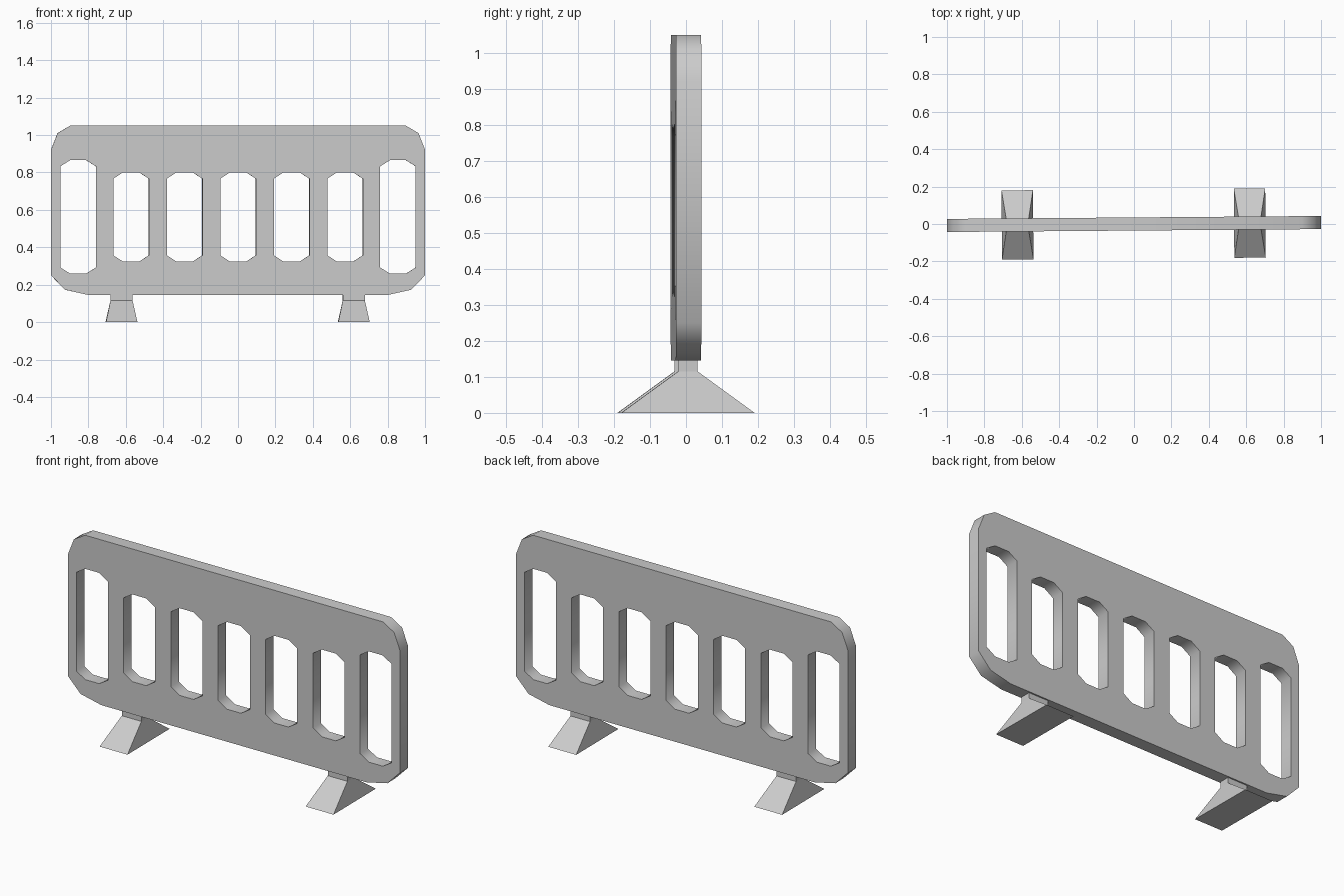
import bpy, bmesh, math
from mathutils import Matrix

if "Cube" in bpy.data.objects:
    bpy.data.objects.remove(bpy.data.objects["Cube"])

YAW = 0.0078   # the whole barrier is turned very slightly about z
TURN = Matrix.Rotation(YAW, 4, 'Z')


def slot(cx, half_w, z0, z1, rise):
    """Slot outline with bevelled top and bottom."""
    f = 0.042
    return [(cx - half_w, z0 + rise), (cx - f, z0), (cx + f, z0), (cx + half_w, z0 + rise),
            (cx + half_w, z1 - rise), (cx + f, z1), (cx - f, z1), (cx - half_w, z1 - rise)]


# Panel outline: right half mirrored to the left
right = [(0.80, 0.145), (0.925, 0.173), (1.0, 0.25),
         (1.0, 0.922), (0.965, 1.01), (0.898, 1.05)]
outline = right + [(-x, z) for x, z in reversed(right)]

# Seven slots: the outer pair is taller
loops = [outline]
for i in range(-3, 4):
    if abs(i) == 3:
        loops.append(slot(math.copysign(0.855, i), 0.095, 0.259, 0.866, 0.033))
    else:
        loops.append(slot(i * 0.286, 0.095, 0.323, 0.801, 0.034))

# Panel: filled 2D curve with holes, extruded to its thickness
curve = bpy.data.curves.new("panel", 'CURVE')
curve.dimensions = '2D'
curve.fill_mode = 'BOTH'
curve.extrude = 0.035
for pts in loops:
    s = curve.splines.new('POLY')
    s.points.add(len(pts) - 1)
    for p, (x, z) in zip(s.points, pts):
        p.co = (x, z, 0, 1)
    s.use_cyclic_u = True
panel = bpy.data.objects.new("panel", curve)
bpy.context.collection.objects.link(panel)
panel.matrix_world = TURN @ Matrix.Rotation(math.pi / 2, 4, 'X')
bpy.context.view_layer.objects.active = panel
panel.select_set(True)
bpy.ops.object.convert(target='MESH')


# Feet: flared base with a short neck up to the panel
def foot(name, cx):
    bm = bmesh.new()
    rings = []
    for hx, hy, z in [(0.084, 0.185, 0), (0.059, 0.027, 0.115), (0.059, 0.027, 0.147)]:
        rings.append([bm.verts.new((cx + sx * hx, sy * hy, z))
                      for sx, sy in [(-1, -1), (1, -1), (1, 1), (-1, 1)]])
    bm.faces.new(rings[0][::-1])
    bm.faces.new(rings[-1])
    for a, b in zip(rings, rings[1:]):
        for i in range(4):
            j = (i + 1) % 4
            bm.faces.new((a[i], a[j], b[j], b[i]))
    bm.transform(TURN)
    mesh = bpy.data.meshes.new(name)
    bm.to_mesh(mesh)
    bm.free()
    bpy.context.collection.objects.link(bpy.data.objects.new(name, mesh))


foot("left_foot", -0.623)
foot("right_foot", 0.619)
